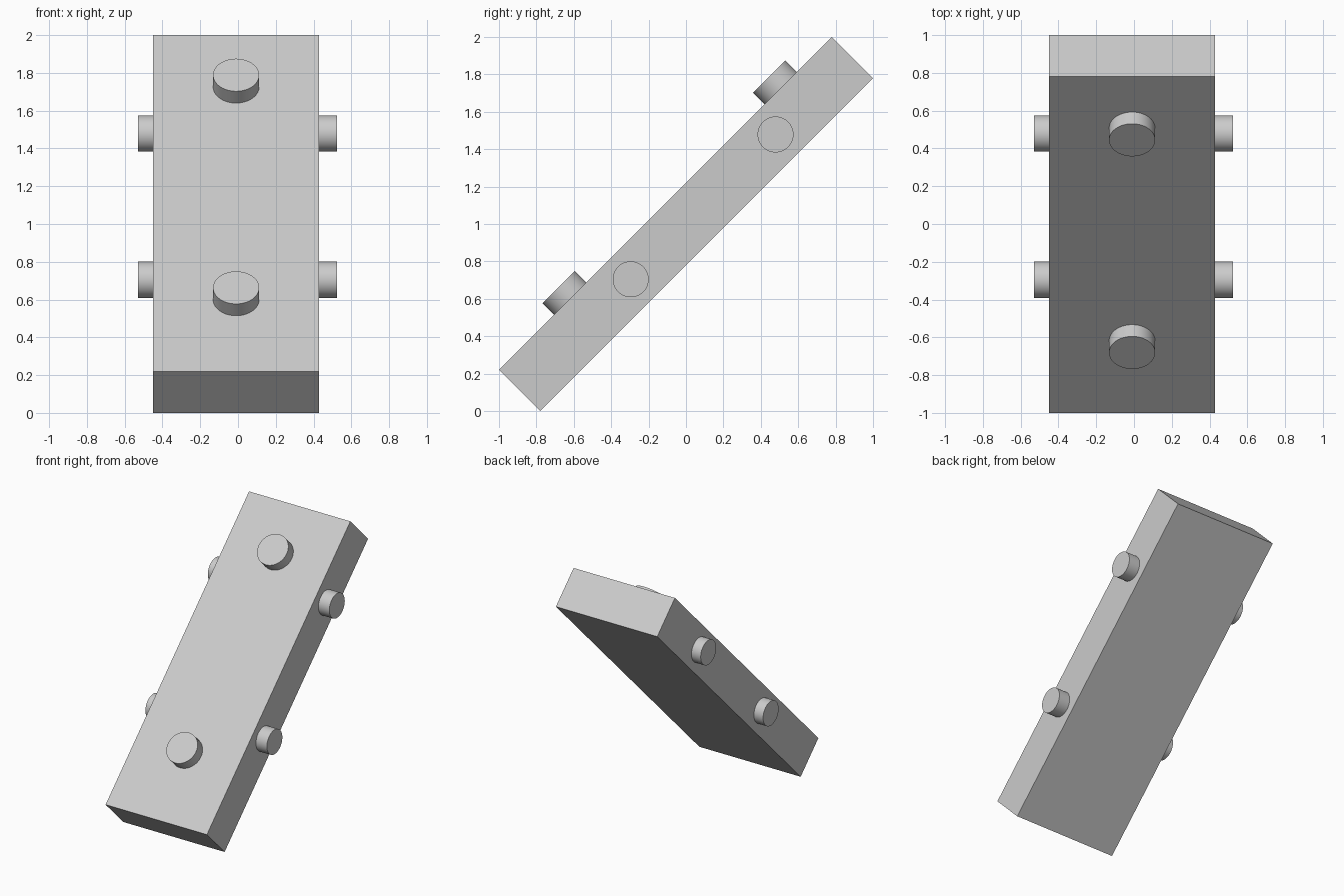
import bpy
import math
from mathutils import Matrix, Vector

cube = bpy.data.objects.get("Cube")
if cube:
    bpy.data.objects.remove(cube, do_unlink=True)

# Single plain grey
GREY = (0.6, 0.6, 0.6, 1.0)
grey = bpy.data.materials.new("light_grey")
grey.use_nodes = True
grey.diffuse_color = GREY
grey.node_tree.nodes["Principled BSDF"].inputs["Base Color"].default_value = GREY

# Slab frame: local y runs up the slope, local z is the slab's upper normal
WIDTH, LENGTH, THICK = 0.88, 2.517, 0.311
SINK = 0.03  # how far each peg is buried in the slab
frame = Matrix.Translation((-0.01, 0, 1)) @ Matrix.Rotation(math.radians(45), 4, "X")


def finish(name, local):
    obj = bpy.context.object
    obj.name = name
    obj.matrix_world = frame @ local
    obj.data.materials.append(grey)
    return obj


def peg(name, base, direction, radius, height):
    """Round peg standing on the slab surface at base, pointing along direction."""
    direction = Vector(direction)
    bpy.ops.mesh.primitive_cylinder_add(vertices=64, radius=radius, depth=height + SINK)
    centre = Vector(base) + direction * (height - SINK) / 2
    turn = direction.to_track_quat("Z", "Y").to_matrix().to_4x4()
    finish(name, Matrix.Translation(centre) @ turn)
    bpy.ops.object.shade_smooth_by_angle(angle=math.radians(30))


# Leaning slab
bpy.ops.mesh.primitive_cube_add(size=1)
finish("slab", Matrix.Diagonal((WIDTH, LENGTH, THICK, 1)))

# Two larger pegs on the upper face
for label, along in (("lower", -0.72), ("upper", 0.872)):
    peg(f"{label}_face_peg", (0, along, THICK / 2), (0, 0, 1), 0.122, 0.088)

# Two smaller pegs on each side
for label, along in (("lower", -0.418), ("upper", 0.677)):
    for side, sign, height in (("left", 1, 0.095), ("right", -1, 0.08)):
        peg(f"{label}_{side}_peg", (sign * WIDTH / 2, along, 0), (sign, 0, 0), 0.096, height)
